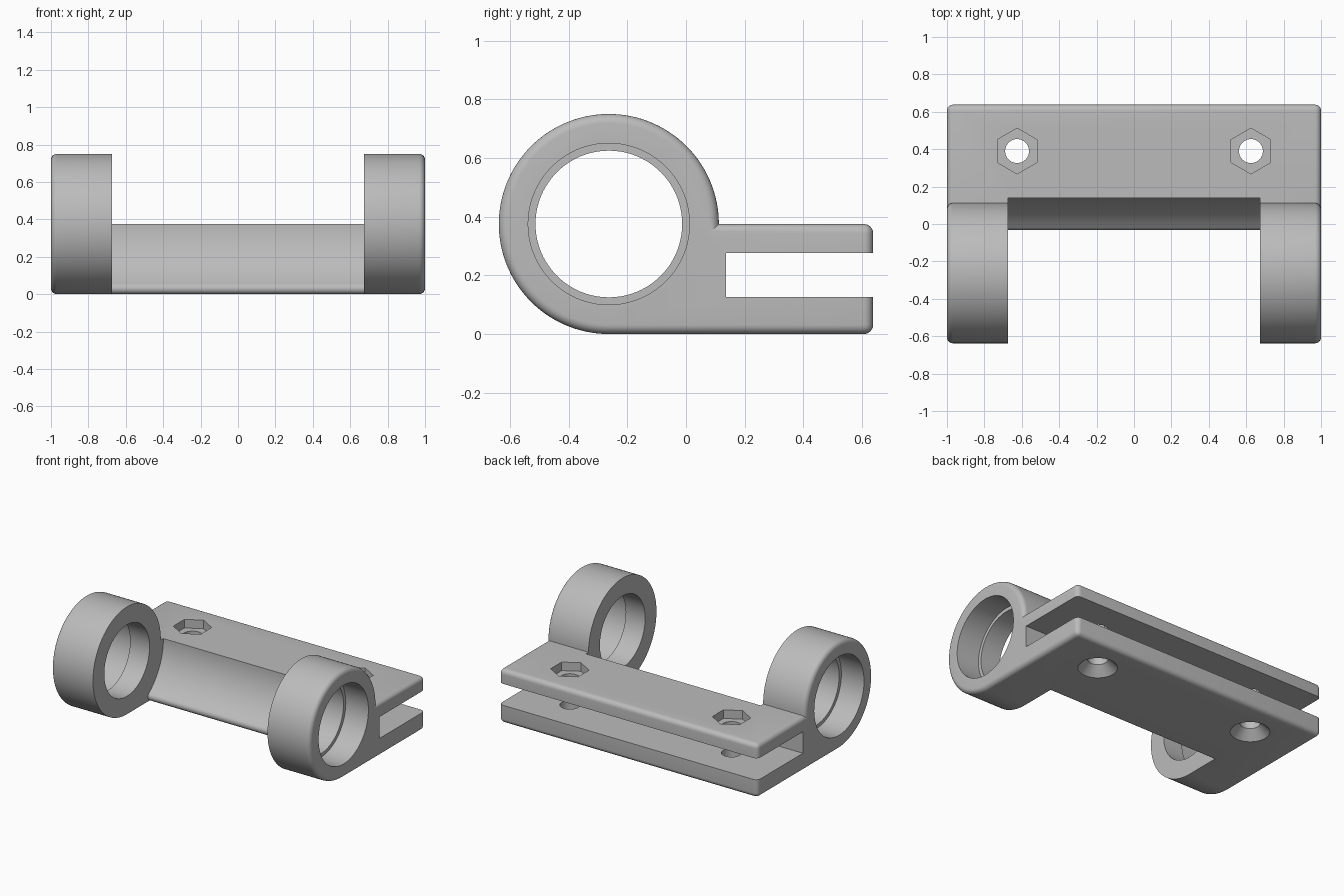
import bpy, bmesh, math
from math import cos, sin, pi
from mathutils import Vector

AXIS_Y, AXIS_Z = -0.263, 0.375   # ring centre
RING_R, BACK, FILLET = 0.375, 0.638, 0.032
INNER_X = 0.675                  # inner face of each ring

if "Cube" in bpy.data.objects:
    bpy.data.objects.remove(bpy.data.objects["Cube"])

grey = bpy.data.materials.new("light_grey")
grey.use_nodes = True
colour = (0.5, 0.5, 0.5, 1)
grey.diffuse_color = colour
grey.node_tree.nodes["Principled BSDF"].inputs["Base Color"].default_value = colour


def arc(cx, cy, r, start, end, n):
    return [(cx + r * cos(start + (end - start) * i / n),
             cy + r * sin(start + (end - start) * i / n)) for i in range(n + 1)]


def circle(cx, cy, r, n, start=0.0):
    return arc(cx, cy, r, start, start + 2 * pi, n)[:-1]


def prism(points, lo, hi, axis):
    """Extrude a closed outline along x (outline in y, z) or z (outline in x, y)."""
    bm = bmesh.new()
    place = (lambda p, t: (t, p[0], p[1])) if axis == "x" else (lambda p, t: (p[0], p[1], t))
    face = bm.faces.new([bm.verts.new(place(p, lo)) for p in points])
    new = bmesh.ops.extrude_face_region(bm, geom=[face])["geom"]
    bmesh.ops.translate(bm, vec=Vector(place((0, 0), hi - lo)),
                        verts=[v for v in new if isinstance(v, bmesh.types.BMVert)])
    bmesh.ops.recalc_face_normals(bm, faces=bm.faces)
    return bm


def to_object(bm, name):
    mesh = bpy.data.meshes.new(name)
    bm.to_mesh(mesh)
    bm.free()
    mesh.materials.append(grey)
    obj = bpy.data.objects.new(name, mesh)
    bpy.context.collection.objects.link(obj)
    return obj


# Side outline swept over the full width, with rounded outer edges
outline = arc(AXIS_Y, AXIS_Z, RING_R, 0, 1.5 * pi, 90) + [(BACK, 0), (BACK, AXIS_Z)]
bm = prism(outline, -1, 1, "x")


def is_outer(edge):
    a, b = (v.co for v in edge.verts)
    end_rim = abs(a.x - b.x) < 1e-4
    back_edge = min(a.y, b.y) > BACK - 1e-4
    return end_rim or back_edge


bmesh.ops.bevel(bm, geom=[e for e in bm.edges if is_outer(e)], offset=FILLET,
                segments=6, profile=0.5, affect="EDGES", clamp_overlap=False)
bmesh.ops.recalc_face_normals(bm, faces=bm.faces)
body = to_object(bm, "clamp_bracket")

cutters = []


def cut(bm, name):
    obj = to_object(bm, name)
    obj.hide_render = True
    cutters.append(obj)


# Gap between the rings: concave wall ending in a rounded lower lip
gap_r, lip = 0.403, 0.03
reach = gap_r + lip
lip_y = AXIS_Y + math.sqrt(reach ** 2 - (AXIS_Z - lip) ** 2)
slope = math.atan2(lip - AXIS_Z, lip_y - AXIS_Y)
gap = [(-1, 1), (AXIS_Y + gap_r, 1)]
gap += arc(AXIS_Y, AXIS_Z, gap_r, 0, slope, 24)
gap += arc(lip_y, lip, lip, slope + pi, 1.5 * pi, 10)[1:]
gap += [(lip_y, -0.1), (-1, -0.1)]
cut(prism(gap, -INNER_X, INNER_X, "x"), "gap_cutter")

# Slot between the two plates
slot = [(0.137, 0.127), (1, 0.127), (1, 0.277), (0.137, 0.277)]
cut(prism(slot, -1.2, 1.2, "x"), "slot_cutter")

for side in (-1, 1):
    # Ring bore with a wider bearing seat from the outer face
    for name, r, a, b in (("bore", 0.25, 0.6, 1.2), ("seat", 0.275, 0.825, 1.2)):
        lo, hi = sorted((side * a, side * b))
        cut(prism(circle(AXIS_Y, AXIS_Z, r, 80), lo, hi, "x"), name + "_cutter")

    # Screw hole, hexagonal nut pocket and countersink
    x, y = side * 0.625, 0.39
    cut(prism(circle(x, y, 0.064, 40), -0.1, 0.5, "z"), "screw_cutter")
    cut(prism(circle(x, y, 0.122, 6, pi / 2), 0.315, 0.5, "z"), "nut_cutter")
    cone = bmesh.new()
    bmesh.ops.create_cone(cone, cap_ends=True, segments=40,
                          radius1=0.145, radius2=0.045, depth=0.1)
    bmesh.ops.translate(cone, vec=(x, y, 0.03), verts=cone.verts)
    cut(cone, "countersink_cutter")

# Apply the cuts and remove the cutters
bpy.ops.object.select_all(action="DESELECT")
body.select_set(True)
bpy.context.view_layer.objects.active = body
for cutter in cutters:
    mod = body.modifiers.new(cutter.name, "BOOLEAN")
    mod.operation, mod.solver, mod.object = "DIFFERENCE", "EXACT", cutter
    bpy.ops.object.modifier_apply(modifier=mod.name)
    bpy.data.objects.remove(cutter)

bpy.ops.object.shade_smooth_by_angle(angle=math.radians(30))
